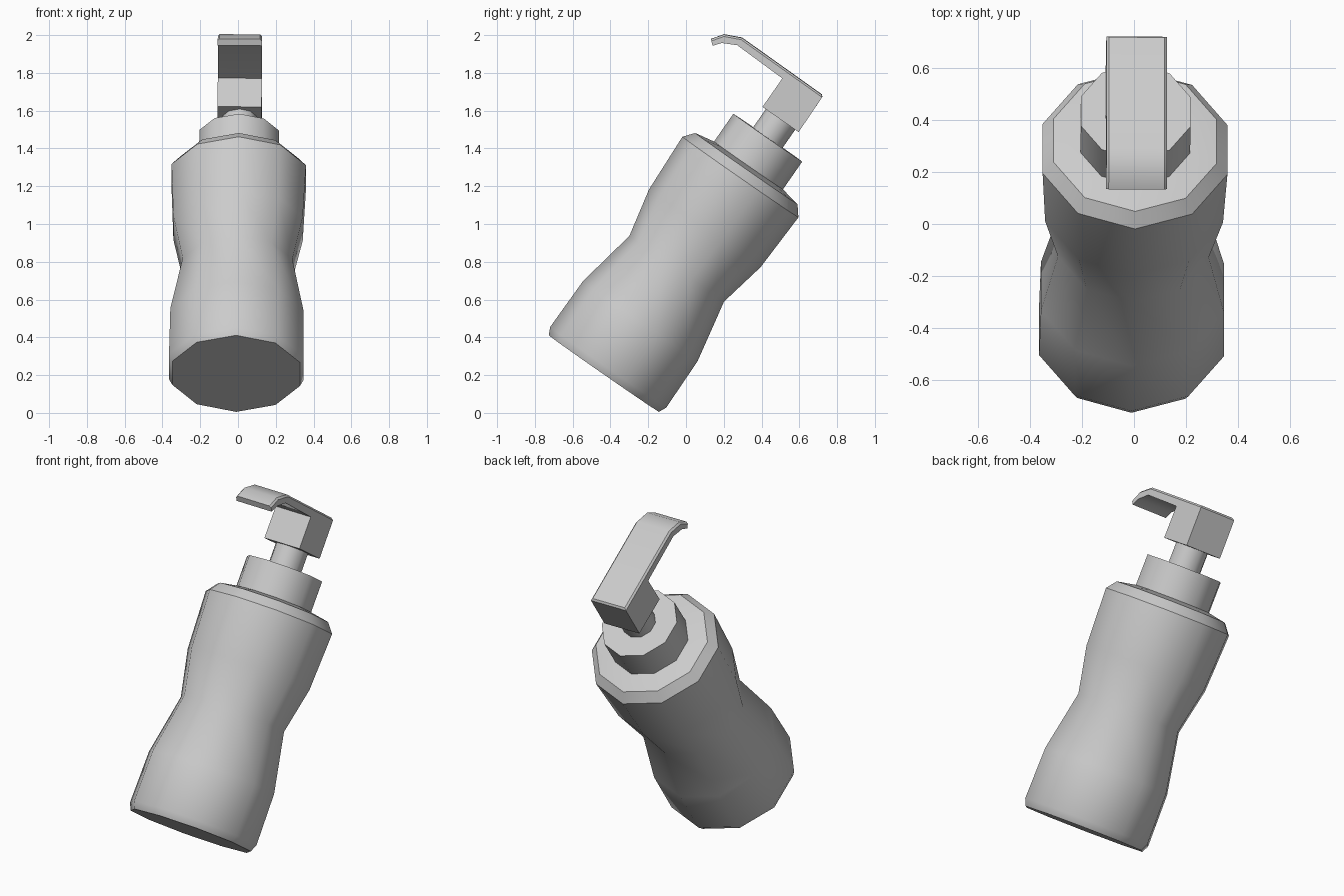
import bpy, bmesh, math
from mathutils import Matrix

if "Cube" in bpy.data.objects:
    bpy.data.objects.remove(bpy.data.objects["Cube"])

# The whole bottle leans: local z is the bottle axis, local y runs across it
LEAN = (Matrix.Translation((-0.01, -0.435, 0.208))
        @ Matrix.Rotation(math.radians(-34.8), 4, 'X')
        @ Matrix.Rotation(0.011, 4, 'Y'))


def finish(bm, name):
    bmesh.ops.recalc_face_normals(bm, faces=bm.faces[:])
    bm.transform(LEAN)
    me = bpy.data.meshes.new(name)
    bm.to_mesh(me)
    bm.free()
    ob = bpy.data.objects.new(name, me)
    bpy.context.collection.objects.link(ob)
    bpy.ops.object.select_all(action='DESELECT')
    bpy.context.view_layer.objects.active = ob
    ob.select_set(True)
    bpy.ops.object.shade_smooth_by_angle(angle=math.radians(37))
    return ob


def lathe(name, profile, sides=10):
    bm = bmesh.new()
    rings = []
    for r, z in profile:
        rings.append([bm.verts.new((r * math.sin(2 * math.pi * i / sides),
                                    r * math.cos(2 * math.pi * i / sides), z))
                      for i in range(sides)])
    for a, b in zip(rings, rings[1:]):
        for i in range(sides):
            j = (i + 1) % sides
            bm.faces.new((a[i], a[j], b[j], b[i]))
    bm.faces.new(rings[0])
    bm.faces.new(rings[-1])
    return finish(bm, name)


# Waisted body with chamfered shoulder
lathe("bottle_body", [(0.355, 0), (0.374, 0.04), (0.370, 0.338), (0.305, 0.676),
                      (0.360, 0.937), (0.374, 1.267), (0.330, 1.322), (0.222, 1.342)])

# Screw collar and pump stem
lathe("collar", [(0.222, 1.335), (0.222, 1.521)])
lathe("pump_stem", [(0.095, 1.515), (0.095, 1.65)])

# Pump head: side profile of block and hooked spout, extruded across the width
profile = [(-0.116, 1.64), (0.117, 1.64), (0.114, 1.872), (-0.414, 1.878),
           (-0.503, 1.838), (-0.545, 1.779), (-0.518, 1.755), (-0.486, 1.795),
           (-0.412, 1.832), (-0.116, 1.824)]
W = 0.117
bm = bmesh.new()
left = [bm.verts.new((-W, y, z)) for y, z in profile]
right = [bm.verts.new((W, y, z)) for y, z in profile]
n = len(profile)
for i in range(n):
    j = (i + 1) % n
    bm.faces.new((left[i], left[j], right[j], right[i]))
bm.faces.new(left)
bm.faces.new(right)
# Small bevel around the top of the spout
top = [bm.edges.get((s[i], s[i + 1])) for s in (left, right) for i in range(2, 5)]
top.append(bm.edges.get((left[2], right[2])))
bmesh.ops.bevel(bm, geom=top, offset=0.01, segments=1, affect='EDGES', profile=0.5)
finish(bm, "pump_head")
